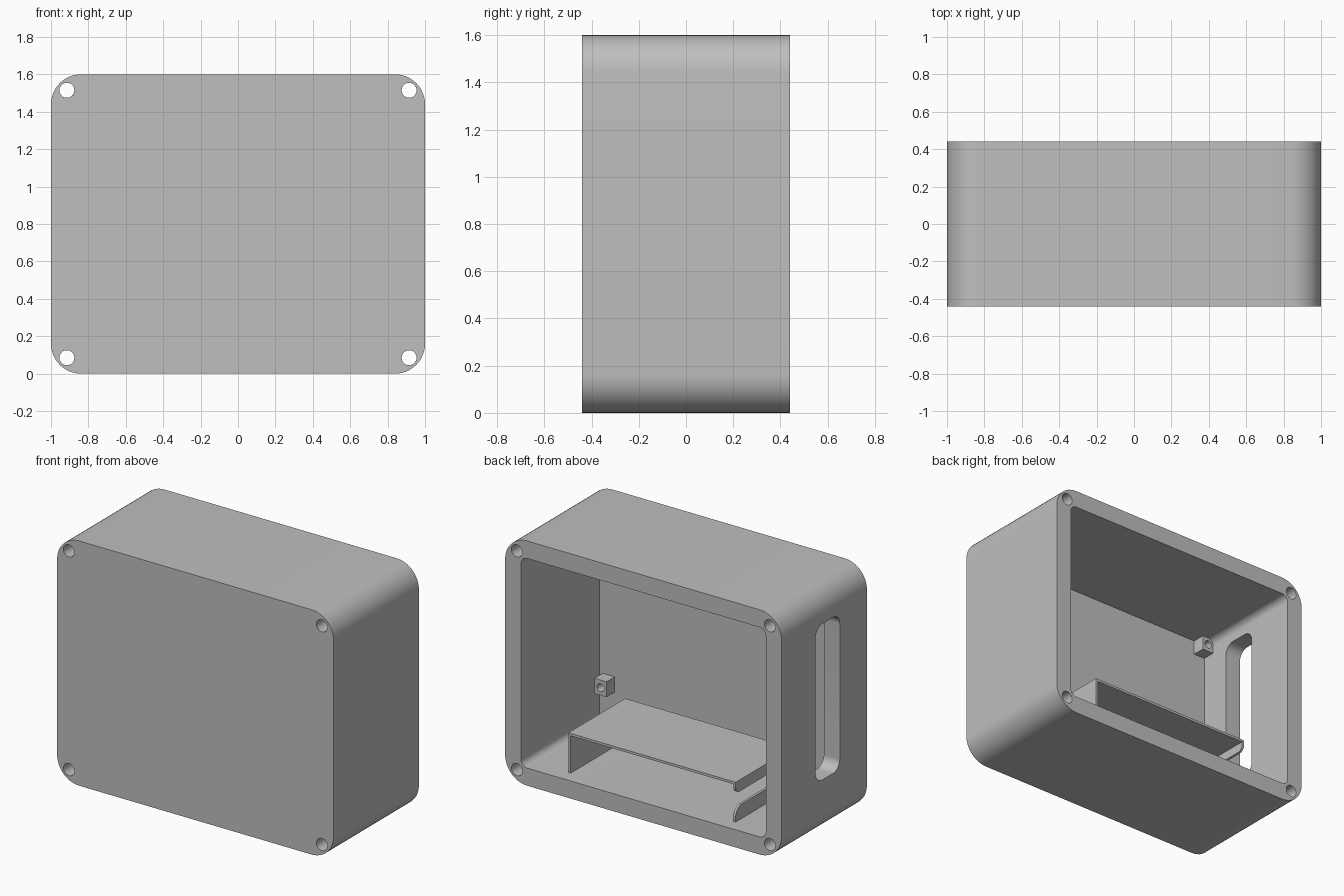
import bpy, bmesh, math
from mathutils import Vector

if "Cube" in bpy.data.objects:
    bpy.data.objects.remove(bpy.data.objects["Cube"], do_unlink=True)

grey = bpy.data.materials.new("light_grey_plastic")
grey.use_nodes = True
grey.diffuse_color = (0.52, 0.52, 0.52, 1)
grey.node_tree.nodes["Principled BSDF"].inputs["Base Color"].default_value = (0.52, 0.52, 0.52, 1)


def rounded(u0, u1, v0, v1, radii, steps=12):
    """Rectangle outline; radii run from the low-low corner counterclockwise."""
    corners = [(u0, v0, 1, 1), (u1, v0, -1, 1), (u1, v1, -1, -1), (u0, v1, 1, -1)]
    pts = []
    for i, ((u, v, su, sv), r) in enumerate(zip(corners, radii)):
        if r == 0:
            pts.append((u, v))
            continue
        for k in range(steps + 1):
            a = math.pi + (i + k / steps) * math.pi / 2
            pts.append((u + su * r + r * math.cos(a), v + sv * r + r * math.sin(a)))
    return pts


def circle(u, v, r, n=32):
    return [(u + r * math.cos(math.tau * k / n), v + r * math.sin(math.tau * k / n)) for k in range(n)]


def prism(name, outline, axis, lo, hi):
    """Extrude an xz outline along y, or a yz outline along x."""
    def place(u, v, w):
        return (u, w, v) if axis == "y" else (w, u, v)
    bm = bmesh.new()
    face = bm.faces.new([bm.verts.new(place(u, v, lo)) for u, v in outline])
    ext = bmesh.ops.extrude_face_region(bm, geom=[face])
    top = [g for g in ext["geom"] if isinstance(g, bmesh.types.BMVert)]
    bmesh.ops.translate(bm, verts=top, vec=Vector(place(0, 0, hi - lo)))
    bmesh.ops.recalc_face_normals(bm, faces=bm.faces)
    mesh = bpy.data.meshes.new(name)
    bm.to_mesh(mesh)
    bm.free()
    mesh.materials.append(grey)
    obj = bpy.data.objects.new(name, mesh)
    bpy.context.collection.objects.link(obj)
    return obj


def cut(obj, cutters):
    for c in cutters:
        mod = obj.modifiers.new("cut", "BOOLEAN")
        mod.operation, mod.solver, mod.object = "DIFFERENCE", "EXACT", c
    dg = bpy.context.evaluated_depsgraph_get()
    mesh = bpy.data.meshes.new_from_object(obj.evaluated_get(dg))
    obj.modifiers.clear()
    obj.data = mesh
    for c in cutters:
        bpy.data.objects.remove(c, do_unlink=True)


def smooth(obj):
    bpy.ops.object.select_all(action="DESELECT")
    obj.select_set(True)
    bpy.context.view_layer.objects.active = obj
    bpy.ops.object.shade_smooth_by_angle(angle=math.radians(30))


HALF_X, HALF_Y, HEIGHT = 1.0, 0.44, 1.6
WALL, FRONT_Y, RADIUS = 0.115, -0.37, 0.16
IN_X = HALF_X - WALL

# Case: rounded box, open at the back, with four screw holes and a side slot
case = prism("case", rounded(-HALF_X, HALF_X, 0, HEIGHT, [RADIUS] * 4), "y", -HALF_Y, HALF_Y)
cutters = [
    prism("cavity", rounded(-IN_X, IN_X, WALL, HEIGHT - WALL, [RADIUS - WALL] * 4), "y", FRONT_Y, 0.6),
    prism("side_slot", rounded(-0.16, 0.09, 0.37, 1.39, [0.07] * 4), "x", -1.2, -0.8),
]
for x in (-0.915, 0.915):
    for z in (0.085, HEIGHT - 0.085):
        cutters.append(prism("screw_hole", circle(x, z, 0.04), "y", -0.6, 0.6))
cut(case, cutters)
smooth(case)

# Mounting blocks with blind screw holes, on the inside of the front wall
for name, x, z in (("lower_mount", 0.818, 0.37), ("upper_mount", -0.845, 1.44)):
    block = prism(name, rounded(x - 0.043, x + 0.043, z - 0.05, z + 0.05, [0] * 4), "y", FRONT_Y - 0.01, -0.285)
    cut(block, [prism("mount_hole", circle(x, z, 0.026, 24), "y", -0.35, -0.2)])
    smooth(block)

# Shelf: thin tray top on two legs; the right leg has a slot open to the back
TOP, T, X, Y0, Y1, BASE = 0.375, 0.016, 0.605, -0.236, 0.351, WALL - 0.005
prism("shelf_top", rounded(Y0, Y1, TOP - T, TOP, [0] * 4), "x", -X, X)
prism("shelf_left_leg", rounded(Y0, Y1, BASE, TOP - T, [0] * 4), "x", X - T, X)
leg_parts = [
    ("shelf_right_leg_upper", rounded(Y0, Y1, 0.3, TOP - T, [0, 0.04, 0, 0])),
    ("shelf_right_leg_lower", rounded(Y0, Y1, BASE, 0.21, [0, 0, 0.06, 0])),
    ("shelf_right_leg_web", rounded(Y0, -0.12, 0.21, 0.3, [0] * 4)),
]
for name, outline in leg_parts:
    smooth(prism(name, outline, "x", -X, T - X))
